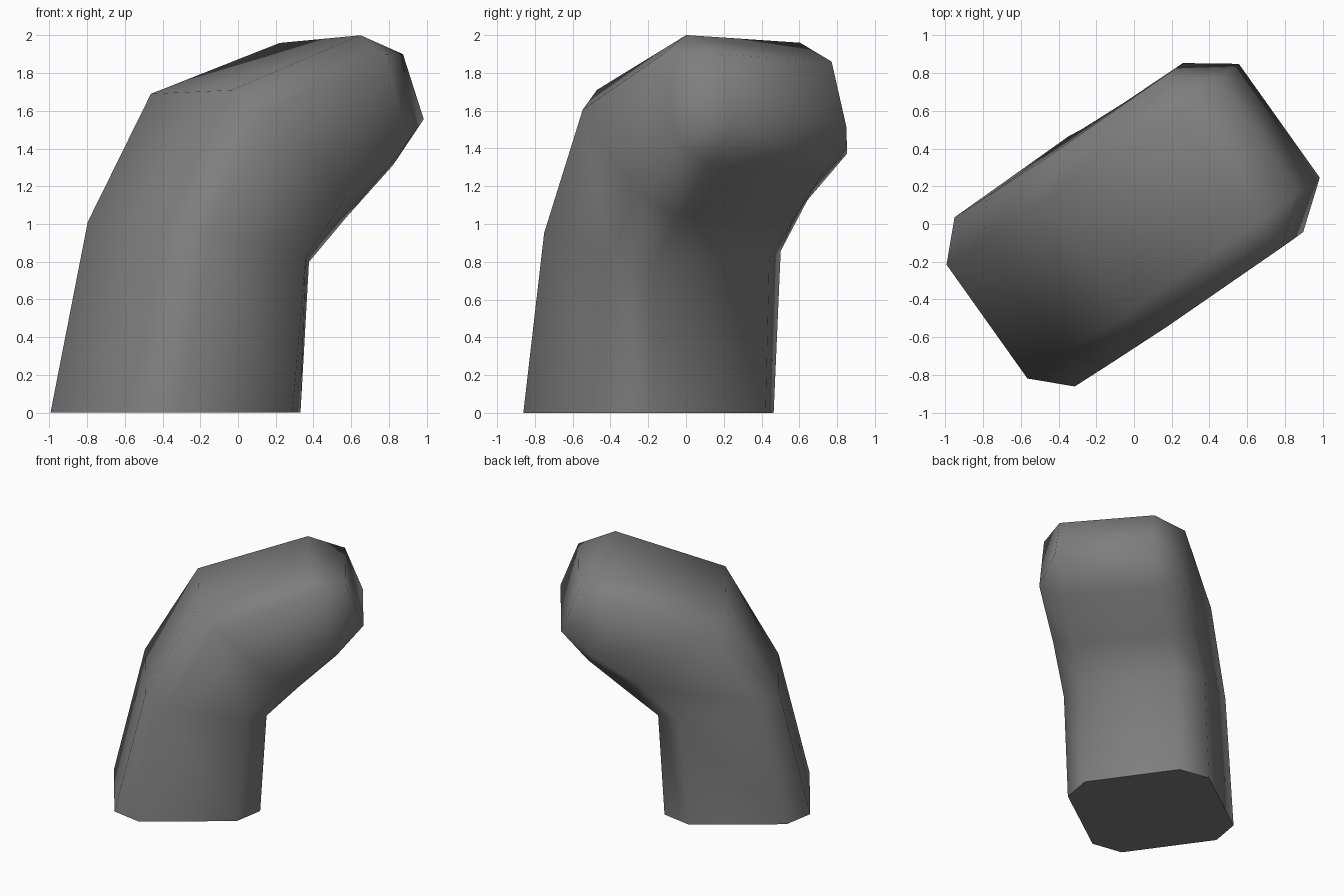
import bpy, bmesh, math
from mathutils import Vector

cube = bpy.data.objects.get("Cube")
if cube:
    bpy.data.objects.remove(cube, do_unlink=True)

# Horizontal bend direction and the sideways direction across it
ANGLE = math.radians(35.4)
ALONG = Vector((math.cos(ANGLE), math.sin(ANGLE), 0))
ACROSS = Vector((math.sin(ANGLE), -math.cos(ANGLE), 0))
HALF, FLAT = 0.55, 0.37

# Chamfered square: fraction along the ring, sideways offset
T = (HALF - FLAT) / (2 * HALF)
SECTION = [(0, FLAT), (0, -FLAT), (T, -HALF), (1 - T, -HALF),
           (1, -FLAT), (1, FLAT), (1 - T, HALF), (T, HALF)]

# Outer (along, z), inner (along, z), sideways shift, sideways tilt
RINGS = [
    ((-0.935, 0.0), (0.165, 0.0), -0.03, 0.0),
    ((-0.70, 1.0), (0.213, 0.81), -0.02, -0.03),
    ((-0.30, 1.70), (0.45, 1.03), -0.005, 0.027),
    ((0.53, 1.98), (0.74, 1.29), 0.005, 0.055),
]

bm = bmesh.new()


def add_vert(point, side, shift, tilt):
    u, z = point
    co = ALONG * u + ACROSS * (side + shift)
    co.z = z + tilt * side
    return bm.verts.new(co)


def add_ring(outer, inner, shift, tilt):
    a, b = Vector(outer), Vector(inner)
    return [add_vert(a.lerp(b, t), s, shift, tilt) for t, s in SECTION]


# Bent tube
rings = [add_ring(*r) for r in RINGS]
for low, high in zip(rings, rings[1:]):
    for i in range(8):
        j = (i + 1) % 8
        bm.faces.new((low[i], low[j], high[j], high[i]))
bm.faces.new(rings[0])

# Bevelled tip: a smaller rectangle joined to the last ring
top_r, top_l, side_l, low_side_l, low_l, low_r, low_side_r, side_r = rings[-1]
tip = [add_vert(p, s, 0, 0.055) for p, s in (
    ((0.81, 1.88), FLAT), ((0.81, 1.88), -FLAT),
    ((0.945, 1.535), -FLAT), ((0.945, 1.535), FLAT))]
for face in (tip,
             (top_r, top_l, tip[1], tip[0]),
             (top_l, side_l, tip[1]),
             (side_l, low_side_l, tip[2], tip[1]),
             (low_side_l, low_l, tip[2]),
             (low_l, low_r, tip[3], tip[2]),
             (low_r, low_side_r, tip[3]),
             (low_side_r, side_r, tip[0], tip[3]),
             (side_r, top_r, tip[0])):
    bm.faces.new(face)
bmesh.ops.recalc_face_normals(bm, faces=bm.faces)

mesh = bpy.data.meshes.new("bent_block")
bm.to_mesh(mesh)
bm.free()
block = bpy.data.objects.new("bent_block", mesh)
bpy.context.collection.objects.link(block)

# Plain grey
grey = bpy.data.materials.new("mid_grey")
grey.use_nodes = True
colour = (0.21, 0.21, 0.21, 1)
grey.diffuse_color = colour
grey.node_tree.nodes["Principled BSDF"].inputs["Base Color"].default_value = colour
mesh.materials.append(grey)

# Smooth sides, sharp base rim
bpy.ops.object.select_all(action='DESELECT')
block.select_set(True)
bpy.context.view_layer.objects.active = block
bpy.ops.object.shade_smooth_by_angle(angle=math.radians(65))
